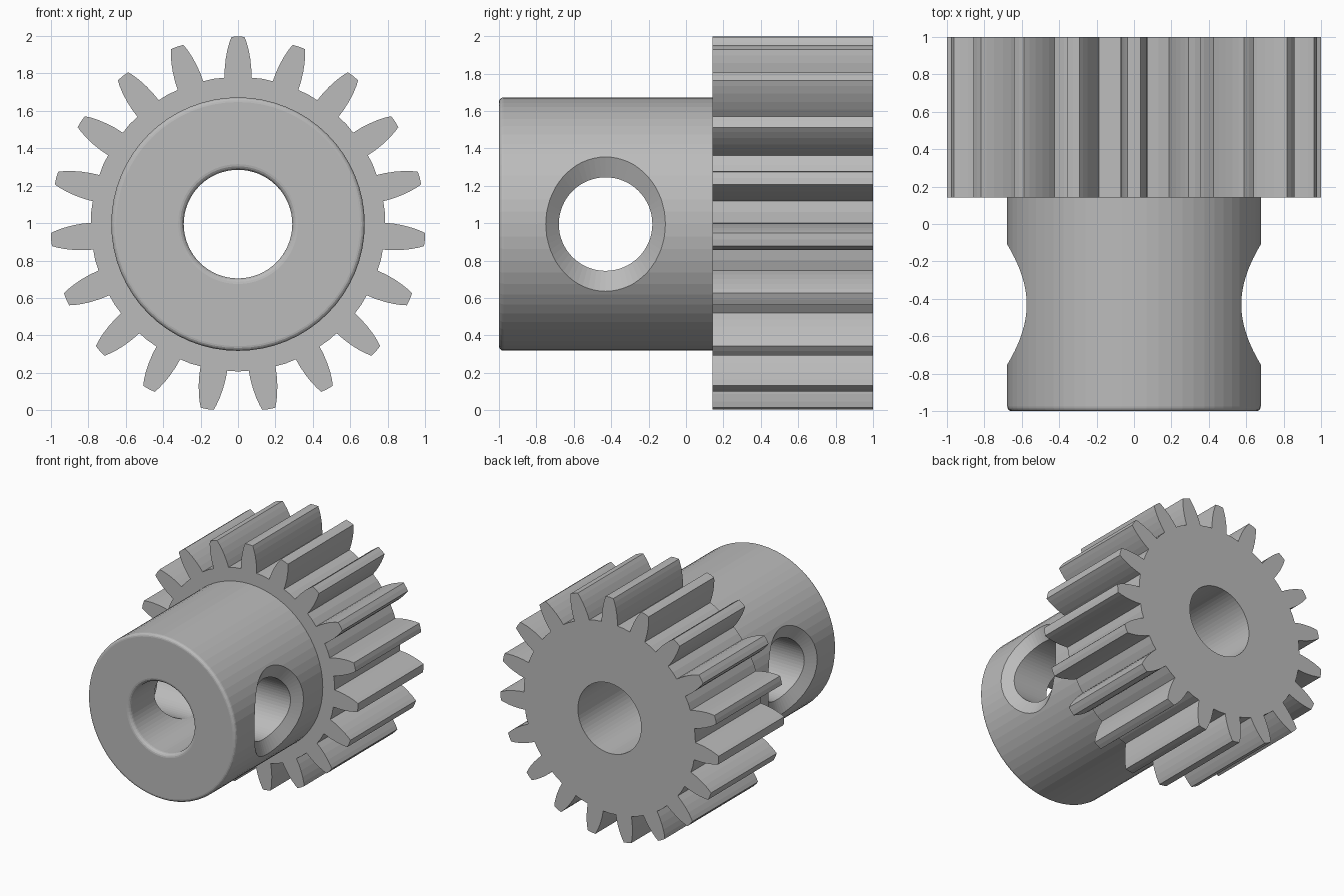
import bpy, bmesh
from math import sin, cos, pi, sqrt, tau
from mathutils import Vector

cube = bpy.data.objects.get("Cube")
if cube:
    bpy.data.objects.remove(cube, do_unlink=True)

AXIS_Z = 0.995      # height of the shaft axis
TEETH = 19
HUB_R = 0.677
BORE_R = 0.29
SEGS = 64
FRONT, STEP, BACK = -1.0, 0.142, 1.0

steel = bpy.data.materials.new("plain grey")
steel.use_nodes = True
grey = (0.5, 0.5, 0.5, 1)
steel.diffuse_color = grey
steel.node_tree.nodes["Principled BSDF"].inputs["Base Color"].default_value = grey


def loft(name, rings):
    """Closed solid through rings of equal point count, capped at both ends."""
    bm = bmesh.new()
    loops = [[bm.verts.new(p) for p in ring] for ring in rings]
    n = len(loops[0])
    for a, b in zip(loops, loops[1:]):
        for i in range(n):
            j = (i + 1) % n
            bm.faces.new((a[i], a[j], b[j], b[i]))
    bm.faces.new(loops[0])
    bm.faces.new(loops[-1])
    bmesh.ops.recalc_face_normals(bm, faces=bm.faces)
    mesh = bpy.data.meshes.new(name)
    bm.to_mesh(mesh)
    bm.free()
    mesh.materials.append(steel)
    obj = bpy.data.objects.new(name, mesh)
    bpy.context.collection.objects.link(obj)
    return obj


def circle(r, y):
    return [Vector((r * cos(i * tau / SEGS), y, AXIS_Z + r * sin(i * tau / SEGS)))
            for i in range(SEGS)]


def lathe(name, profile):
    return loft(name, [circle(r, y) for r, y in profile])


def combine(target, tool, operation):
    mod = target.modifiers.new(operation.lower(), 'BOOLEAN')
    mod.operation = operation
    mod.solver = 'EXACT'
    mod.object = tool
    bpy.context.view_layer.objects.active = target
    bpy.ops.object.modifier_apply(modifier=mod.name)
    bpy.data.objects.remove(tool, do_unlink=True)


# Toothed wheel: half tooth flank as (half width, radius), mirrored and repeated
flank = [(0.072, 0.782), (0.071, 0.83), (0.066, 0.88), (0.057, 0.93),
         (0.046, 0.97), (0.035, 1.0)]
tooth = [(-w, r) for w, r in flank] + [(0, 1.002)] + [(w, r) for w, r in reversed(flank)]


def gear_ring(y):
    ring = []
    for k in range(TEETH):
        a = k * tau / TEETH
        ring += [Vector((w * cos(a) + r * sin(a), y, AXIS_Z + r * cos(a) - w * sin(a)))
                 for w, r in tooth]
        a += pi / TEETH
        ring.append(Vector((0.787 * sin(a), y, AXIS_Z + 0.787 * cos(a))))
    return ring


gear = loft("pinion_gear", [gear_ring(STEP), gear_ring(BACK)])

# Hub with a rounded front rim
F = 0.025
rim = [(HUB_R - F + F * sin(t * pi / 8), FRONT + F - F * cos(t * pi / 8)) for t in range(5)]
hub = lathe("hub", rim + [(HUB_R, STEP + 0.2)])
combine(gear, hub, 'UNION')

# Shaft bore, rounded at its front mouth
B = 0.03
mouth = [(BORE_R + B - B * cos(t * pi / 8), FRONT + B - B * sin(t * pi / 8)) for t in range(5)]
bore = lathe("bore_cutter", [(BORE_R, BACK + 0.1)] + mouth + [(BORE_R + B, FRONT - 0.1)])
combine(gear, bore, 'DIFFERENCE')

# Chamfered set-screw hole through both sides of the hub
HOLE_Y, HOLE_R = -0.43, 0.25


def screw_rings(side):
    inner, rim_ring, outer = [], [], []
    for i in range(SEGS):
        c, s = cos(i * tau / SEGS), sin(i * tau / SEGS)
        seat = Vector((0.607 - 0.075 * s * s, HOLE_R * c, HOLE_R * s))
        edge = Vector((sqrt(HUB_R ** 2 - (0.36 * s) ** 2), 0.32 * c, 0.36 * s))
        flare = edge + (edge - seat) * 0.1
        for ring, p in ((inner, seat), (rim_ring, flare),
                        (outer, Vector((0.8, flare.y, flare.z)))):
            ring.append(Vector((side * p.x, HOLE_Y + p.y, AXIS_Z + p.z)))
    return [inner, rim_ring, outer]


screw = loft("screw_hole_cutter", screw_rings(-1)[::-1] + screw_rings(1))
combine(gear, screw, 'DIFFERENCE')
